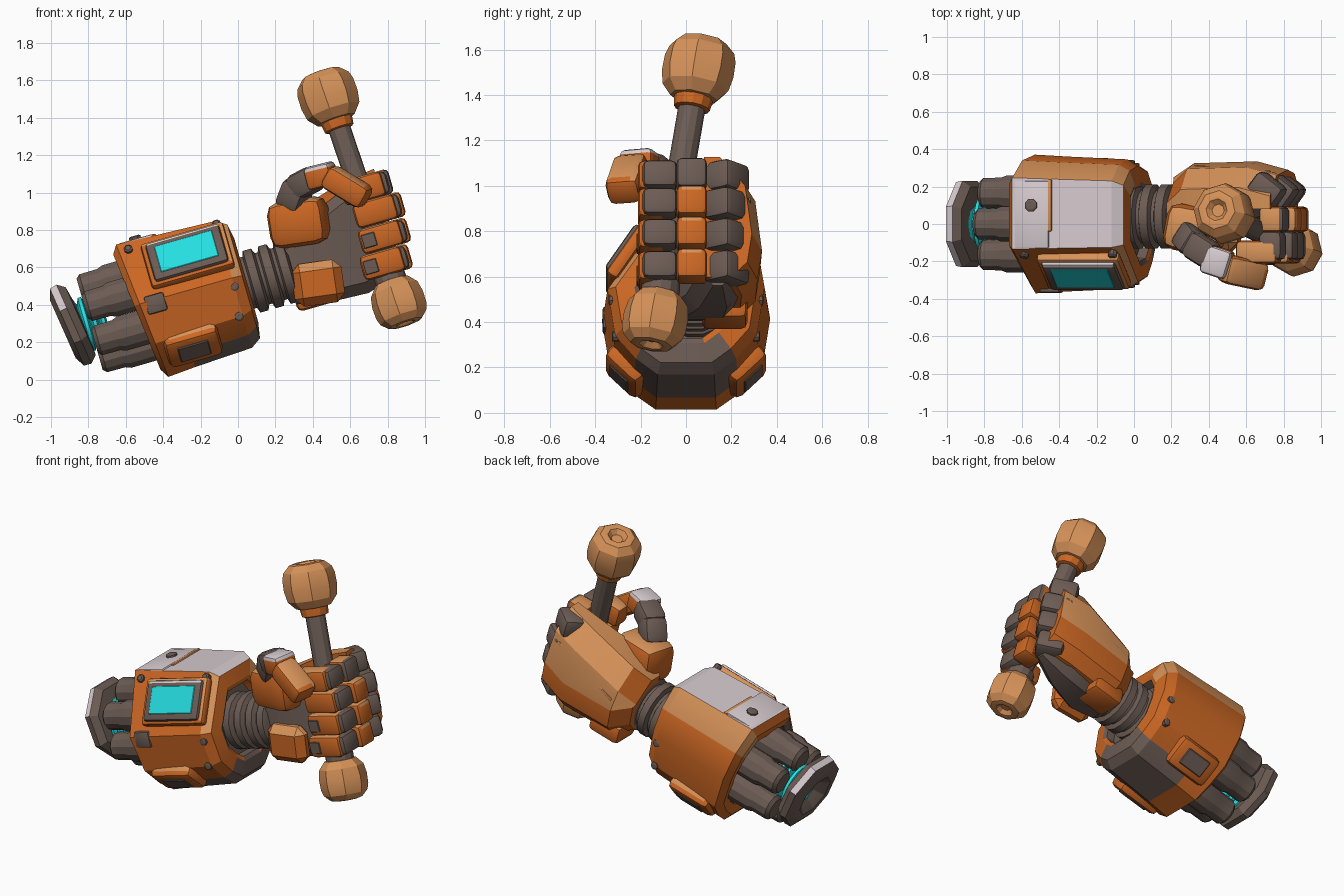
import bpy, bmesh, math
from mathutils import Matrix, Vector

if "Cube" in bpy.data.objects:
    bpy.data.objects.remove(bpy.data.objects["Cube"])

COL = {'orange': (.60, .135, .017), 'tan': (.68, .29, .10), 'brown': (.15, .107, .089),
       'cyan': (.019, .73, .75), 'white': (.68, .60, .63)}
NAMES = list(COL)
MATS = []
for n, c in COL.items():
    m = bpy.data.materials.new(n)
    m.diffuse_color = (*c, 1)
    m.use_nodes = True
    m.node_tree.nodes["Principled BSDF"].inputs["Base Color"].default_value = m.diffuse_color
    MATS.append(m)

# everything is built along a level arm axis, then tilted by 16 degrees
M = Matrix.Translation((-.255, 0, .45)) @ Matrix.Rotation(math.radians(-16), 4, 'Y')
M3 = M.to_3x3()


def finish(name, bm, col, rule=None, angle=30):
    bmesh.ops.recalc_face_normals(bm, faces=bm.faces)
    bm.normal_update()
    for f in bm.faces:
        c = rule(f.calc_center_median(), f.normal) if rule else None
        c = c or col
        if c == 'orange' and (M3 @ f.normal).z > .6:   # paler paint on upper faces
            c = 'tan'
        f.material_index = NAMES.index(c)
    me = bpy.data.meshes.new(name)
    bm.to_mesh(me)
    bm.free()
    ob = bpy.data.objects.new(name, me)
    for m in MATS:
        me.materials.append(m)
    ob.matrix_world = M
    bpy.context.collection.objects.link(ob)
    bpy.ops.object.select_all(action='DESELECT')
    ob.select_set(True)
    bpy.context.view_layer.objects.active = ob
    bpy.ops.object.shade_smooth_by_angle(angle=math.radians(angle))
    return ob


def box(name, c, size, col, rot=None, bev=.025, seg=2, rule=None):
    bm = bmesh.new()
    bmesh.ops.create_cube(bm, size=1)
    bmesh.ops.scale(bm, vec=size, verts=bm.verts)
    if bev:
        bmesh.ops.bevel(bm, geom=bm.edges[:], offset=bev, segments=seg, affect='EDGES', profile=.5)
    T = Matrix.Translation(c) @ (rot.to_4x4() if rot else Matrix())
    bmesh.ops.transform(bm, matrix=T, verts=bm.verts)
    return finish(name, bm, col, rule, 35)


def limb(name, a, b, w, h, col, bev=.025, rule=None):
    a, b = Vector(a), Vector(b)
    d = b - a
    box(name, (a + b) / 2, (d.length, w, h), col, d.to_track_quat('X', 'Z').to_matrix(), bev, 2, rule)


def loft(name, rings, col, rule=None):
    bm = bmesh.new()
    vs = [[bm.verts.new(p) for p in r] for r in rings]
    n = len(vs[0])
    for r, s in zip(vs, vs[1:]):
        for i in range(n):
            bm.faces.new((r[i], r[(i + 1) % n], s[(i + 1) % n], s[i]))
    bm.faces.new(vs[0])
    bm.faces.new(vs[-1])
    return finish(name, bm, col, rule, 25)


def lathe(name, o, d, prof, n, col, rule=None):
    q = Vector(d).to_track_quat('Z', 'Y')
    rings = []
    for s, r in prof:
        rings.append([Vector(o) + q @ Vector((r * math.cos(math.tau * (i + .5) / n),
                      r * math.sin(math.tau * (i + .5) / n), s)) for i in range(n)])
    return loft(name, rings, col, rule)


X = (1, 0, 0)

# ---- forearm housing: faceted shell with recessed dark ends, rear edge leaning back
SEC = [(.24, .36), (.33, .22), (.36, .04), (.325, -.19), (.23, -.30), (.13, -.375),
       (-.13, -.375), (-.23, -.30), (-.325, -.19), (-.36, .03), (-.13, .36)]
STEPS = [(-.22, .66), (-.29, .74), (-.30, .90), (-.27, 1.03), (-.08, 1.0), (.24, .96),
         (.295, .86), (.31, .63), (.30, .56), (.25, .54)]


def housing_rule(c, n):
    r = math.hypot(c.y, c.z)
    if (c.x < -.2 and r < .28) or (c.x > .2 and r < .21):
        return 'brown'
    if n.z > .8:
        return 'white'
    if c.z > .2 and c.y > .2:
        return 'tan'
    if c.z < -.22 and c.x > 0 and abs(c.y) < .2:
        return 'brown'


loft('forearm_housing', [[(u - (.1 * v if u < -.2 else 0), y * s, v * s) for y, v in SEC] for u, s in STEPS],
     'orange', housing_rule)
box('top_plate', (-.2, .05, .362), (.19, .36, .02), 'white', bev=.008)
box('top_seam_ridge', (-.1, .1, .36), (.025, .28, .02), 'orange', bev=.008)
lathe('top_bolt', (-.2, .1, .355), (0, 0, 1), [(0, .035), (.028, .035), (.034, .025)], 8, 'brown')

# screen on the upper front facet
R = Matrix.Rotation(math.radians(-34), 3, 'X')
N = R @ Vector((0, -1, 0))
C = Vector((.045, -.25, .205))
box('screen_bezel', C, (.46, .06, .29), 'orange', R, .02)
box('screen_frame', C + N * .02, (.41, .06, .25), 'brown', R, .02, 2,
    lambda c, n: 'white' if n.z > .75 else None)
box('screen_glass', C + N * .05, (.32, .008, .17), 'cyan', R, .003, 1)

# lower side pods with dark panels, one on each side
for s, side in ((-1, 'front'), (1, 'back')):
    R = Matrix.Rotation(math.radians(s * -46), 3, 'X')
    N = R @ Vector((0, s, 0))
    C = Vector((-.06, s * .25, -.245))
    box(side + '_pod', C, (.30, .13, .20), 'orange', R, .035)
    box(side + '_pod_panel', C + N * .066, (.17, .012, .11), 'brown', R, .005, 1)
    for i, (u, y, v) in enumerate([(.24, .325, -.02), (.22, .31, -.18)]):
        lathe(f'{side}_bolt_{i}', (u, s * y, v), (0, s, 0), [(-.02, .024), (.012, .024), (.017, .015)], 8, 'brown')
box('front_latch', (-.19, -.348, .01), (.11, .04, .10), 'brown', bev=.012)
for u in (-.25, .24):
    lathe('corner_bolt', (u, -.15, .315), (0, -.8, .6), [(0, .024), (.03, .024), (.036, .015)], 8, 'brown')

# ---- rear pistons, glowing coil and end disc
for i in range(6):
    a = math.radians(90 + 60 * i)
    lathe(f'piston_{i}', (-.56, .19 * math.cos(a), .19 * math.sin(a)), X,
          [(0, .065), (.02, .085), (.12, .086), (.15, .098), (.34, .098)], 12, 'brown')
coil = []
for i in range(4):
    s = i * .045
    coil += [(s, .12), (s + .012, .15), (s + .03, .15), (s + .04, .12)]
lathe('glow_coil', (-.64, 0, .005), X, coil, 20, 'cyan')
lathe('end_disc', (-.705, 0, .015), (1, 0, .14),
      [(.07, .07), (.015, .12), (0, .14), (0, .185), (.025, .243), (.065, .25), (.105, .215), (.115, .1)], 8, 'brown',
      lambda c, n: 'white' if n.z > .4 and c.z > .1 and c.x + .705 + .14 * c.z < .06 else None)

# ---- wrist bellows
bel = [(0, .15)]
for i in range(4):
    s = .02 + i * .085
    bel += [(s, .145), (s + .01, .175), (s + .055, .175), (s + .068, .145)]
lathe('wrist_bellows', (.22, .04, -.02), X, bel, 16, 'brown')


# ---- palm and back-of-hand shell
def rect(u, y0, y1, v0, v1, c=.06):
    return [(u, y0 + c, v0), (u, y1 - c, v0), (u, y1, v0 + c), (u, y1, v1 - c),
            (u, y1 - c, v1), (u, y0 + c, v1), (u, y0, v1 - c), (u, y0, v0 + c)]


loft('palm', [rect(*p) for p in [(.53, -.08, .19, -.2, .14), (.70, -.08, .22, -.24, .22),
                                 (.92, 0, .24, -.25, .31), (1.10, .06, .22, -.2, .35)]], 'brown')


def shell(u, yb, yf, vb, vt):
    return [(u, yf, vt), (u, yb - .14, vt), (u, yb - .03, vt - .13), (u, yb, vb + .2),
            (u, yb - .02, vb + .07), (u, yb - .09, vb), (u, yf, vb)]


loft('hand_back_shell', [shell(*p) for p in [(.50, .25, .02, -.15, .19), (.60, .325, .0, -.2, .26),
                                             (.95, .335, .08, -.20, .36), (1.13, .29, .08, -.17, .38)]], 'orange',
     lambda c, n: 'tan' if n.z > .1 and abs(n.x) < .6 else None)
limb('hand_back_ridge', (.62, .305, .06), (1.08, .275, .2), .02, .02, 'tan', .006)
box('heel_pad', (.675, -.085, -.125), (.27, .12, .23), 'orange', Matrix.Rotation(math.radians(8), 3, 'Y'), .045, 1)
box('outer_wrist_pad', (.64, .17, -.185), (.22, .2, .12), 'orange', bev=.03)

# ---- four curled fingers, each of four blocks
for i, (v, u) in enumerate([(.295, -.025), (.16, .005), (.02, -.005), (-.118, -.035)]):
    h = .136
    limb(f'finger_{i}_knuckle', (1.04 + u, .23, v), (1.18 + u, .125, v), .15, h, 'brown', .03)
    box(f'finger_{i}_middle', (1.155 + u, .025, v), (.14, .135, h), 'orange', bev=.025,
        rule=lambda c, n: 'brown' if i == 0 and n.x > .2 else None)
    box(f'finger_{i}_bend', (1.145 + u, -.115, v), (.13, .155, h - .01), 'brown', bev=.03)
    box(f'finger_{i}_tip', (1.07 + u, -.15, v), (.23, .125, h), 'orange', bev=.028)
    if i > 1:
        box(f'finger_{i}_pad', (1.005 + u, -.213, v), (.075, .01, .075), 'brown', bev=.004, seg=1)

# ---- thumb
limb('thumb_base', (.515, .0, .235), (.82, -.06, .195), .25, .25, 'orange', .065)
limb('thumb_joint', (.64, -.06, .30), (.73, -.12, .42), .15, .15, 'brown', .035)
limb('thumb_knuckle', (.69, -.1, .395), (.83, -.18, .425), .15, .14, 'brown', .035)
limb('thumb_middle', (.78, -.18, .425), (.92, -.225, .42), .155, .125, 'orange', .025,
     lambda c, n: 'white' if n.z > .2 else None)
limb('thumb_tip', (.88, -.235, .42), (1.05, -.28, .235), .155, .13, 'orange', .035)

# ---- gripped rod with a faceted knob on each end
top, low = Vector((1.003, .055, .82)), Vector((1.06, -.135, -.345))
d = (top - low).normalized()
lathe('grip_rod', low, d, [(0, .06), ((top - low).length, .06)], 12, 'brown')
KNOB = [(-.14, .07), (-.135, .105), (-.085, .148), (-.02, .16), (.05, .158), (.09, .146), (.13, .105),
        (.135, .08), (.132, .06), (.105, .035)]
for name, p, e, k, c in (('top', top, d, 1, 'orange'), ('bottom', low, -d, .9, 'brown')):
    lathe(name + '_knob', p, e, [(s * k, r * k) for s, r in KNOB], 8, 'tan')
    lathe(name + '_collar', p, e, [(-.19, .065), (-.185, .08), (-.15, .085), (-.1, .085)], 12, c)
